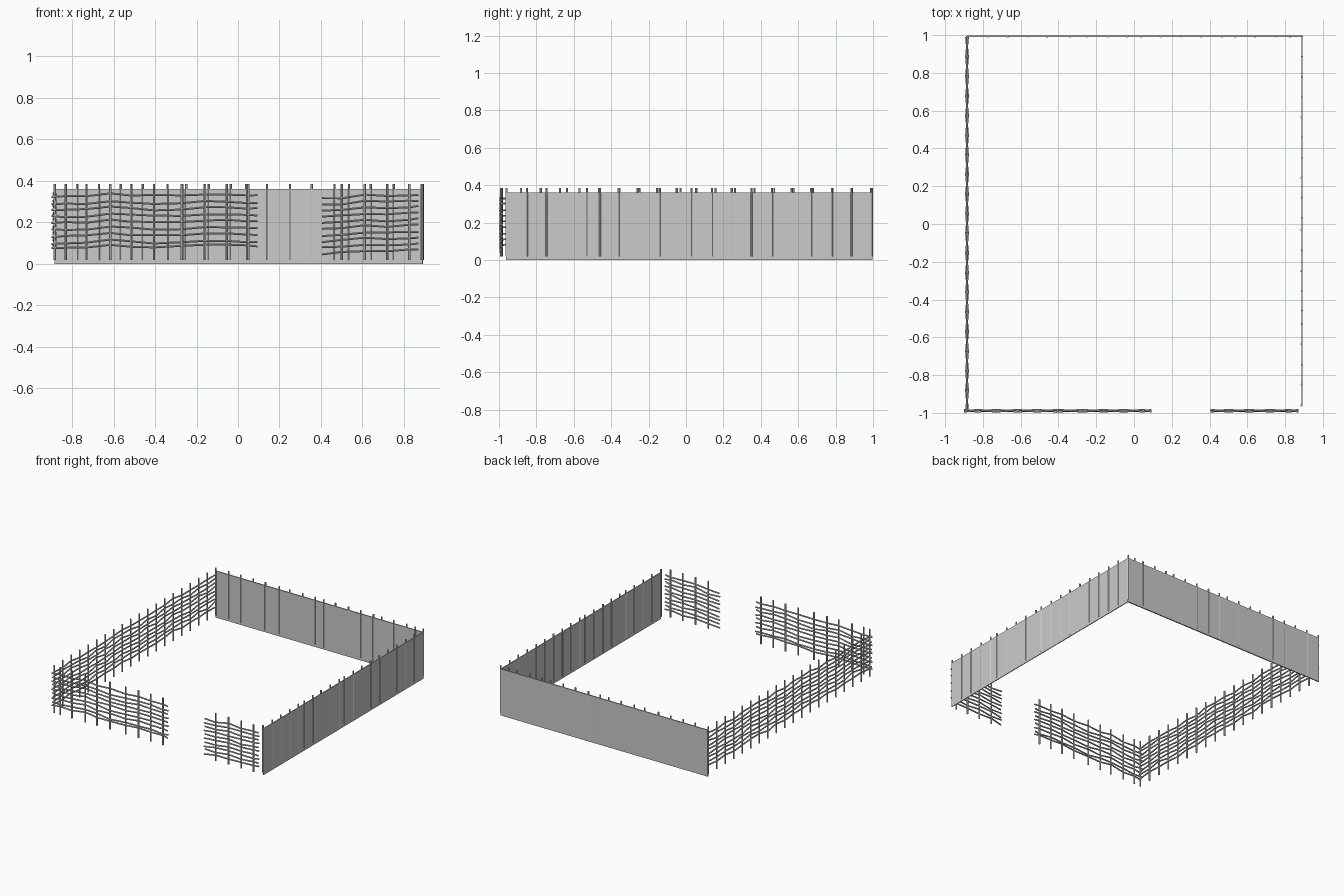
import bpy, bmesh, math, random
from mathutils import Vector, Matrix

if "Cube" in bpy.data.objects:
    bpy.data.objects.remove(bpy.data.objects["Cube"])

random.seed(4)


def finish(bm, name):
    bmesh.ops.recalc_face_normals(bm, faces=bm.faces)
    me = bpy.data.meshes.new(name)
    bm.to_mesh(me)
    bm.free()
    ob = bpy.data.objects.new(name, me)
    bpy.context.collection.objects.link(ob)


def stakes(name, points, radius=0.0062, low=0.018, high=0.385):
    """Row of hexagonal upright stakes."""
    bm = bmesh.new()
    for x, y in points:
        bmesh.ops.create_cone(
            bm, cap_ends=True, segments=6, radius1=radius, radius2=radius,
            depth=high - low,
            matrix=Matrix.Translation((x, y, (low + high) / 2))
            @ Matrix.Rotation(random.uniform(0, 1), 4, 'Z'))
    finish(bm, name)


def tube(bm, pts, across, r=0.0055, sides=6):
    """Rod swept through pts; rings lie in the across/up plane."""
    rings = []
    for p in pts:
        ring = []
        for k in range(sides):
            a = 2 * math.pi * k / sides
            ring.append(bm.verts.new(p + across * (r * math.cos(a))
                                     + Vector((0, 0, r * math.sin(a)))))
        rings.append(ring)
    for a, b in zip(rings, rings[1:]):
        for k in range(sides):
            j = (k + 1) % sides
            bm.faces.new((a[k], a[j], b[j], b[k]))
    bm.faces.new(rings[0])
    bm.faces.new(rings[-1])


def wattle(name, stops, heights, bends, place, across):
    """Woven rods passing alternately in front of and behind each stake."""
    bm = bmesh.new()
    for i, z in enumerate(heights):
        pts = []
        for j, s in enumerate(stops):
            side = 0.0045 if (i + j) % 2 else -0.0045
            dz = bends[j % len(bends)] + random.uniform(-0.004, 0.004)
            pts.append(place(s, side, z + dz))
        tube(bm, pts, across)
    finish(bm, name)


def panel(name, lo, hi):
    """Thin solid daubed wall."""
    bm = bmesh.new()
    bmesh.ops.create_cube(bm, size=1)
    lo, hi = Vector(lo), Vector(hi)
    for v in bm.verts:
        v.co = Vector(((lo[i] + hi[i]) / 2 + v.co[i] * (hi[i] - lo[i])) for i in range(3))
    finish(bm, name)


FRONT, LEFT, RIGHT, BACK = -0.9885, -0.884, 0.889, 0.9935
X, Y = Vector((1, 0, 0)), Vector((0, 1, 0))
front_place = lambda s, side, z: Vector((s, FRONT + side, z))
left_place = lambda s, side, z: Vector((LEFT + side, s, z))

# front fence, left of the gate
xs = [-0.83, -0.73, -0.615, -0.515, -0.405, -0.27, -0.16, -0.055, 0.05]
stakes("front_left_stakes", [(x, FRONT) for x in xs])
wattle("front_left_rods", [-0.9] + xs + [0.093],
       [0.078, 0.098, 0.132, 0.165, 0.198, 0.228, 0.258, 0.288, 0.325],
       [0, 0, 0.003, 0.017, 0.008, 0.004, 0.006, 0.012, 0.013, 0.009, 0.009],
       front_place, Y)

# front fence, right of the gate
xs = [0.5, 0.61, 0.72, 0.825]
stakes("front_right_stakes", [(x, FRONT) for x in xs])
wattle("front_right_rods", [0.405] + xs + [0.87],
       [0.048 + 0.0295 * i for i in range(10)],
       [0, 0.006, 0.017, 0.013, 0.02, 0.022], front_place, Y)

# left woven fence
ys = [-0.985 + 1.975 * i / 19 for i in range(20)]
stakes("left_stakes", [(LEFT, y) for y in ys])
wattle("left_rods", [-0.993] + ys[1:-1] + [0.99],
       [0.08 + 0.031 * i for i in range(9)],
       [0, 0.006, 0.012, 0.004, -0.002, 0.005], left_place, X)

# solid back and right walls
panel("back_wall", (-0.885, BACK - 0.0045, 0), (0.891, BACK + 0.0045, 0.36))
panel("right_wall", (RIGHT - 0.003, -0.962, 0), (RIGHT + 0.003, BACK, 0.36))

# stakes embedded in the solid walls
xs = [-0.775, -0.67, -0.565, -0.46, -0.34, -0.25, -0.14, -0.035, 0.04,
      0.14, 0.25, 0.355, 0.465, 0.535, 0.64, 0.75, 0.825, 0.889]
stakes("back_stakes", [(x, BACK + random.uniform(-0.002, 0.0005)) for x in xs], 0.006)
ys = [-0.96, -0.85, -0.745, -0.635, -0.53, -0.46, -0.355, -0.25, -0.14,
      -0.03, 0.03, 0.14, 0.245, 0.35, 0.46, 0.565, 0.67, 0.78, 0.885]
stakes("right_stakes", [(RIGHT + random.uniform(-0.003, 0.001), y) for y in ys], 0.006)
